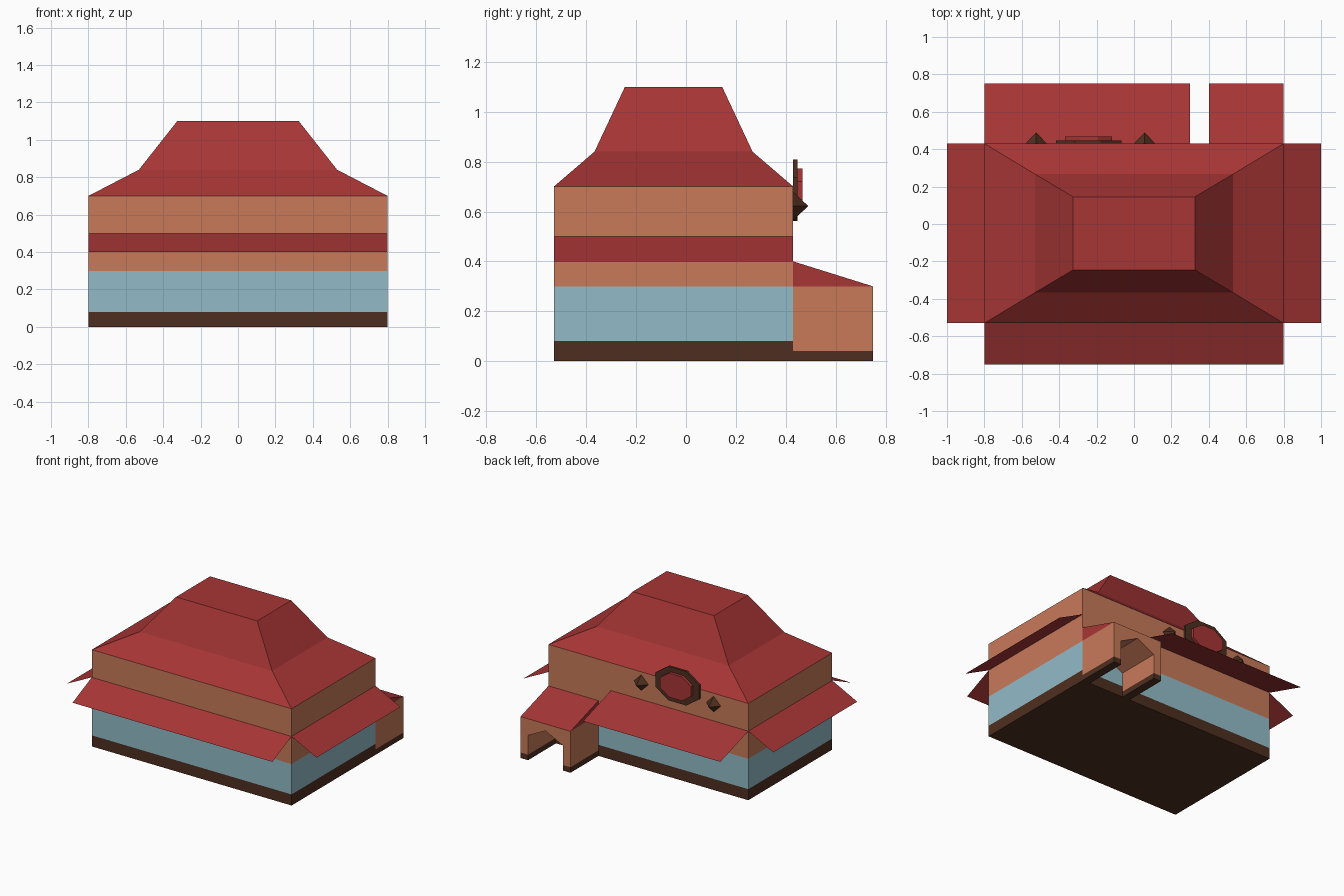
import bpy, bmesh
from math import cos, sin, pi

if "Cube" in bpy.data.objects:
    bpy.data.objects.remove(bpy.data.objects["Cube"])


def material(name, rgb):
    m = bpy.data.materials.new(name)
    m.diffuse_color = (*rgb, 1)
    m.use_nodes = True
    m.node_tree.nodes["Principled BSDF"].inputs["Base Color"].default_value = m.diffuse_color
    return m


BROWN = material("dark_wood", (0.077, 0.028, 0.014))
BLUE = material("blue_wall", (0.29, 0.50, 0.58))
CLAY = material("clay_wall", (0.58, 0.195, 0.102))
RED = material("red_roof", (0.39, 0.036, 0.036))


def finish(name, bm, mat, fix_normals=True):
    if fix_normals:
        bmesh.ops.recalc_face_normals(bm, faces=bm.faces)
    me = bpy.data.meshes.new(name)
    bm.to_mesh(me)
    bm.free()
    me.materials.append(mat)
    ob = bpy.data.objects.new(name, me)
    bpy.context.collection.objects.link(ob)
    return ob


def loft(name, rings, mat, bottom=False, top=False):
    """Rectangular rings (half width, y min, y max, z) joined by side faces."""
    bm = bmesh.new()
    rows = [[bm.verts.new(p) for p in ((-w, a, z), (w, a, z), (w, b, z), (-w, b, z))]
            for w, a, b, z in rings]
    for lo, hi in zip(rows, rows[1:]):
        for i in range(4):
            j = (i + 1) % 4
            bm.faces.new((lo[i], lo[j], hi[j], hi[i]))
    if bottom:
        bm.faces.new(rows[0][::-1])
    if top:
        bm.faces.new(rows[-1])
    return finish(name, bm, mat, False)


def prism(name, pts, axis, start, end, mat):
    """Extrude a 2D profile along x (profile in yz) or y (profile in xz)."""
    def place(p, t):
        return (t, p[0], p[1]) if axis == 'x' else (p[0], t, p[1])
    bm = bmesh.new()
    a = [bm.verts.new(place(p, start)) for p in pts]
    b = [bm.verts.new(place(p, end)) for p in pts]
    bm.faces.new(a)
    bm.faces.new(b)
    for i in range(len(pts)):
        j = (i + 1) % len(pts)
        bm.faces.new((a[i], a[j], b[j], b[i]))
    return finish(name, bm, mat)


def sheet(name, pts, mat):
    bm = bmesh.new()
    f = bm.faces.new([bm.verts.new(p) for p in pts])
    f.normal_update()
    if f.normal.z < 0:
        f.normal_flip()
    return finish(name, bm, mat, False)


# Main building in colour bands
W, F, B = 0.8, -0.53, 0.43
loft("plinth", [(W, F, B, 0), (W, F, B, 0.08)], BROWN, bottom=True)
loft("lower_wall", [(W, F, B, 0.08), (W, F, B, 0.3)], BLUE)
loft("upper_wall", [(W, F, B, 0.3), (W, F, B, 0.7)], CLAY)

# Two-pitch hipped roof with flat top
loft("roof", [(W, F, B, 0.7), (0.53, -0.367, 0.267, 0.84),
              (0.325, -0.245, 0.145, 1.1)], RED, top=True)

# Thin sloping awnings
HI, LO, END = 0.5, 0.4, 0.75
sheet("front_awning", [(-W, F, HI), (W, F, HI), (W, -END, LO), (-W, -END, LO)], RED)
sheet("back_awning", [(-W, B, HI), (0.3, B, HI), (0.3, END, LO), (-W, END, LO)], RED)
for side, s in (("left", -1), ("right", 1)):
    sheet(side + "_awning", [(s * W, F, HI), (s * W, B, HI), (s, B, LO), (s, F, LO)], RED)

# Back porch with a pointed passage
prism("porch_walls", [(0.4, 0.04), (0.46, 0.04), (0.46, 0.18), (0.6, 0.25), (0.74, 0.18),
                      (0.74, 0.04), (0.8, 0.04), (0.8, 0.3), (0.4, 0.3)], 'y', B, END, CLAY)
for side, x in (("left", 0.4), ("right", 0.74)):
    prism("porch_foot_" + side, [(x, 0), (x + 0.06, 0), (x + 0.06, 0.04), (x, 0.04)],
          'y', B, END, BROWN)
prism("porch_roof", [(B, 0.3), (END, 0.3), (B, 0.4)], 'x', 0.4, 0.8, RED)


# Octagonal sign plate with raised centre
def octagon(rx, rz):
    k = 1 / cos(pi / 8)
    return [(-0.243 + k * rx * cos(pi / 8 + i * pi / 4),
             0.685 + k * rz * sin(pi / 8 + i * pi / 4)) for i in range(8)]


prism("sign_frame", octagon(0.175, 0.123), 'y', B, 0.447, BROWN)
prism("sign_panel", octagon(0.125, 0.087), 'y', 0.447, 0.468, RED)

# Diamond studs either side of the sign
for side, x in (("left", -0.523), ("right", 0.057)):
    bm = bmesh.new()
    r = 0.057
    base = [bm.verts.new((x + dx * r, B, 0.622 + dz * r))
            for dx, dz in ((1, 0), (0, 1), (-1, 0), (0, -1))]
    tip = bm.verts.new((x, 0.49, 0.622))
    bm.faces.new(base)
    for i in range(4):
        bm.faces.new((base[i], base[(i + 1) % 4], tip))
    finish("stud_" + side, bm, BROWN)
